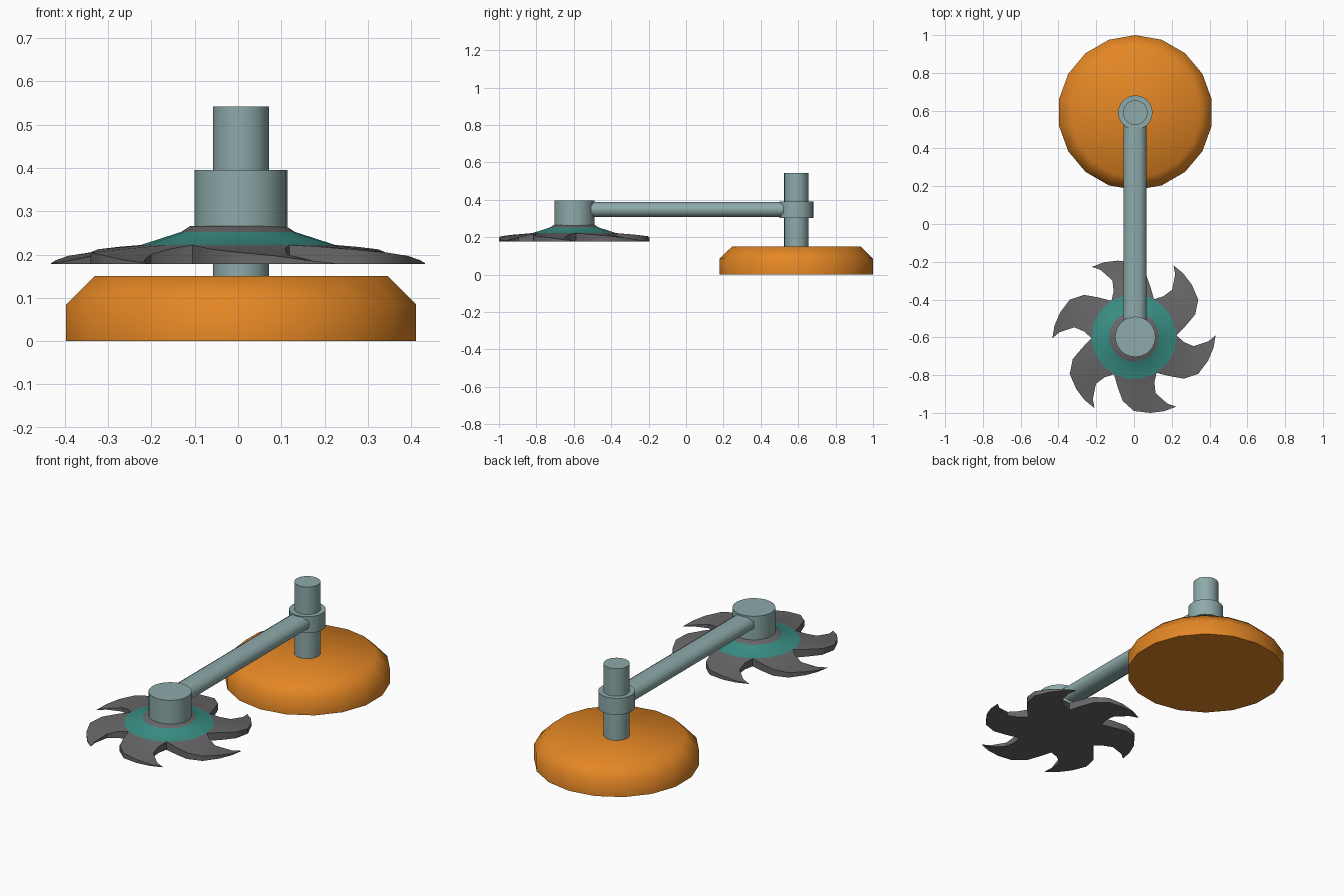
import bpy, bmesh, math

if "Cube" in bpy.data.objects:
    bpy.data.objects.remove(bpy.data.objects["Cube"])

CX, CY, BY = 0.007, 0.59, -0.597   # shared x axis, base y, blade y


def mat(name, rgb):
    m = bpy.data.materials.new(name)
    m.diffuse_color = (*rgb, 1)
    m.use_nodes = True
    m.node_tree.nodes["Principled BSDF"].inputs["Base Color"].default_value = m.diffuse_color
    return m


ORANGE = mat("orange", (0.77, 0.24, 0.018))
STEEL = mat("pale_steel", (0.27, 0.40, 0.40))
TEAL = mat("teal", (0.04, 0.27, 0.23))
GREY = mat("dark_grey", (0.14, 0.135, 0.14))


def finish(bm, name, mats, angle=60):
    bmesh.ops.recalc_face_normals(bm, faces=bm.faces)
    me = bpy.data.meshes.new(name)
    bm.to_mesh(me)
    bm.free()
    ob = bpy.data.objects.new(name, me)
    bpy.context.collection.objects.link(ob)
    for m in mats:
        me.materials.append(m)
    bpy.ops.object.select_all(action='DESELECT')
    bpy.context.view_layer.objects.active = ob
    ob.select_set(True)
    bpy.ops.object.shade_smooth_by_angle(angle=math.radians(angle))
    return ob


def lathe(name, y, profile, sides, m):
    """Closed round solid from (radius, z) pairs, bottom to top."""
    bm = bmesh.new()
    rings = []
    for r, z in profile:
        rings.append([bm.verts.new((CX + r * math.sin(math.tau * i / sides),
                                    y + r * math.cos(math.tau * i / sides), z))
                      for i in range(sides)])
    for a, b in zip(rings, rings[1:]):
        for i in range(sides):
            j = (i + 1) % sides
            bm.faces.new((a[i], a[j], b[j], b[i]))
    bm.faces.new(rings[0])
    bm.faces.new(rings[-1])
    return finish(bm, name, [m])


# round weighted foot, post, collar and hub
lathe("base", CY, [(0.41, 0), (0.41, 0.085), (0.344, 0.15)], 18, ORANGE)
lathe("post", CY, [(0.065, 0.14), (0.065, 0.542)], 24, STEEL)
lathe("collar", CY, [(0.091, 0.302), (0.091, 0.392)], 24, STEEL)
lathe("hub", BY, [(0.107, 0.255), (0.107, 0.395)], 24, STEEL)

# arm: chamfered bar from hub to collar
bm = bmesh.new()
section = [(0.06, 0.33), (0.06, 0.365), (0.03, 0.387), (-0.03, 0.387),
           (-0.06, 0.365), (-0.06, 0.33), (-0.03, 0.308), (0.03, 0.308)]
ends = [[bm.verts.new((CX - 0.002 + x, y, z)) for x, z in section] for y in (BY, CY)]
for i in range(8):
    j = (i + 1) % 8
    bm.faces.new((ends[0][i], ends[0][j], ends[1][j], ends[1][i]))
for e in ends:
    bm.faces.new(e)
finish(bm, "arm", [STEEL])

# blade: domed disc with six hooked teeth, flat underneath
TEETH, BOTTOM, START = 6, 0.178, 2
bm = bmesh.new()


def polar(r, deg, z):
    a = math.radians(deg)
    return bm.verts.new((r * math.cos(a), BY + r * math.sin(a), z))


radii = [(0.11, 0.266), (0.132, 0.252), (0.225, 0.222)]
rings = [[polar(r, START + 20 * i, z) for i in range(18)] for r, z in radii]
bm.faces.new(rings[0])
for k in range(2):
    for i in range(18):
        j = (i + 1) % 18
        f = bm.faces.new((rings[k][i], rings[k + 1][i], rings[k + 1][j], rings[k][j]))
        f.material_index = k
outer = [(0.28, 12, 0.218), (0.345, 20, 0.212), (0.393, 30, 0.205),
         (0.412, 42, 0.197), (0.425, 52, 0.187), (0.432, 61, 0.18)]
inner = [(0.395, 56.5, 0.185), (0.32, 51, 0.2), (0.265, 54, 0.213)]
for t in range(TEETH):
    o = [polar(r, d + 60 * t, z) for r, d, z in outer]
    n = [polar(r, d + 60 * t, z) for r, d, z in inner]
    v = [rings[2][(3 * t + i) % 18] for i in range(4)]
    for f in ((v[0], o[0], o[1], v[1]), (v[1], o[1], o[2], v[2]),
              (v[2], o[2], o[3], n[1]), (n[1], o[3], o[4], n[0]),
              (n[0], o[4], o[5]), (v[2], n[1], n[2], v[3])):
        bm.faces.new(f)
# drop a flat underside and close the walls
top = set(bm.faces)
ext = bmesh.ops.extrude_face_region(bm, geom=list(bm.faces), use_keep_orig=True)
for g in ext["geom"]:
    if isinstance(g, bmesh.types.BMVert):
        g.co.z = BOTTOM
for f in bm.faces:
    if f not in top:
        f.material_index = 0
finish(bm, "blade", [GREY, TEAL], 40)
